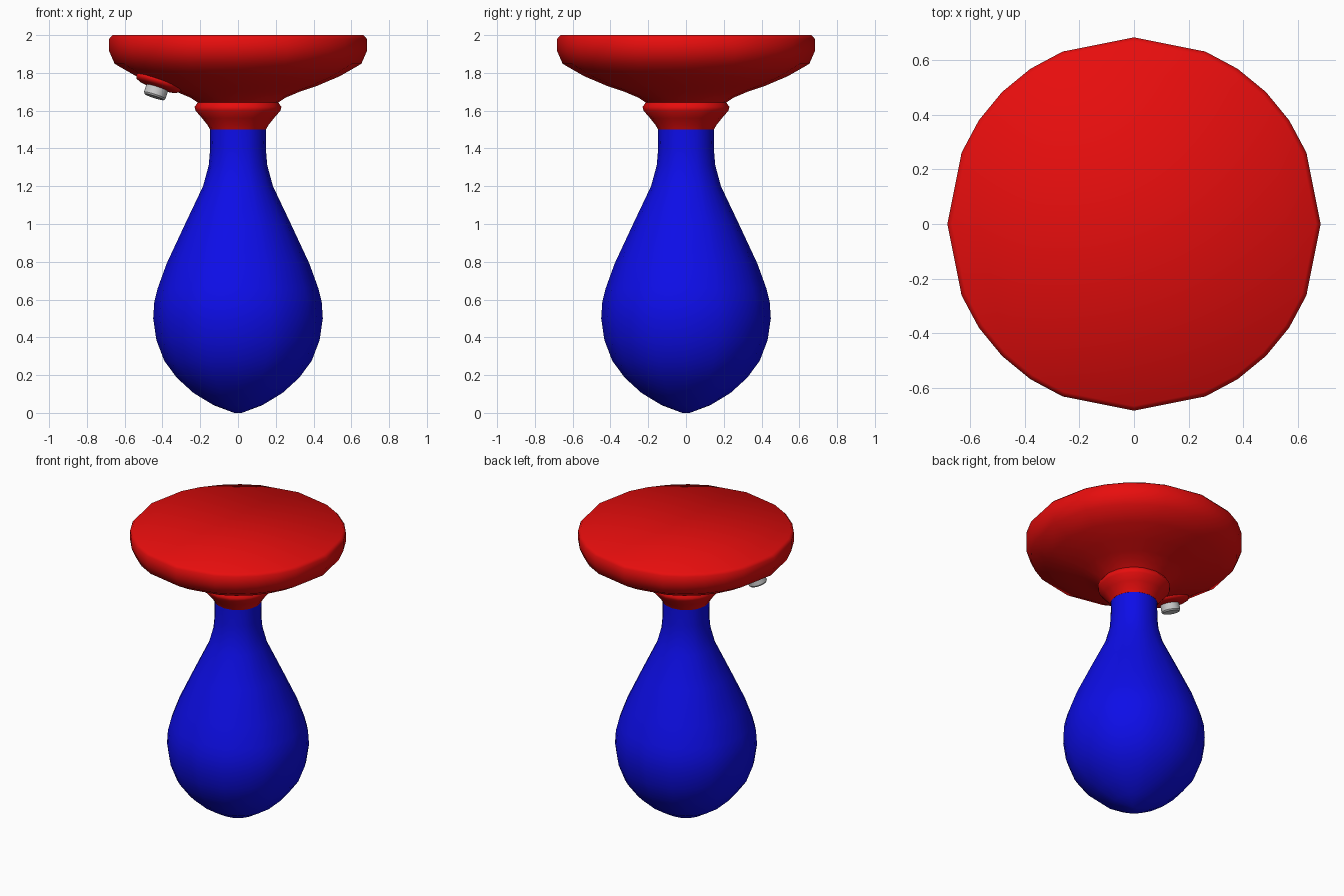
import bpy, bmesh, math
from mathutils import Vector

if "Cube" in bpy.data.objects:
    bpy.data.objects.remove(bpy.data.objects["Cube"])


def material(name, rgb):
    m = bpy.data.materials.new(name)
    m.diffuse_color = (*rgb, 1)
    m.use_nodes = True
    m.node_tree.nodes["Principled BSDF"].inputs["Base Color"].default_value = m.diffuse_color
    return m


# 32 steps per turn, leaving out the steps beside each axis (24 sides)
BODY_ANGLES = [math.radians(q * 90 + a)
               for q in range(4) for a in (0, 22.5, 33.75, 45, 56.25, 67.5)]
ROUND_ANGLES = [math.tau * i / 24 for i in range(24)]


def lathe(name, profile, angles, mat=None, angle=35):
    """Revolve (radius, z) points about z and cap both ends."""
    bm = bmesh.new()
    rings = [[bm.verts.new((r * math.cos(a), r * math.sin(a), z)) for a in angles]
             for r, z in profile]
    n = len(angles)
    for lo, hi in zip(rings, rings[1:]):
        for i in range(n):
            j = (i + 1) % n
            bm.faces.new((lo[i], lo[j], hi[j], hi[i]))
    bm.faces.new(rings[0][::-1])
    bm.faces.new(rings[-1])
    bmesh.ops.recalc_face_normals(bm, faces=bm.faces)
    me = bpy.data.meshes.new(name)
    bm.to_mesh(me)
    bm.free()
    ob = bpy.data.objects.new(name, me)
    bpy.context.collection.objects.link(ob)
    if mat:
        me.materials.append(mat)
    bpy.ops.object.select_all(action='DESELECT')
    ob.select_set(True)
    bpy.context.view_layer.objects.active = ob
    bpy.ops.object.shade_smooth_by_angle(angle=math.radians(angle))
    return ob


red = material("red", (0.8, 0.004, 0.004))
blue = material("blue", (0.004, 0.004, 0.8))

# Teardrop bulb with a narrow neck
lathe("bulb", [(0.02, 0.0), (0.127, 0.04), (0.235, 0.105), (0.323, 0.185),
               (0.39, 0.275), (0.432, 0.385), (0.449, 0.5), (0.443, 0.59),
               (0.425, 0.66), (0.378, 0.79), (0.28, 1.0), (0.185, 1.2),
               (0.155, 1.31), (0.148, 1.39), (0.147, 1.5)], BODY_ANGLES, blue, 40)

# Wide flat cap with a collar at the neck
lathe("cap", [(0.148, 1.5), (0.162, 1.525), (0.19, 1.56), (0.225, 1.6),
              (0.23, 1.62), (0.213, 1.643), (0.25, 1.668), (0.325, 1.7),
              (0.42, 1.732), (0.54, 1.783), (0.653, 1.848), (0.682, 1.915),
              (0.682, 1.98), (0.665, 2.0)], BODY_ANGLES, red, 60)

# Valve on the underside, tilted to follow the cap
tilt, turn = math.radians(19), math.radians(20)
axis = Vector((-math.sin(tilt) * math.cos(turn),
               -math.sin(tilt) * math.sin(turn), -math.cos(tilt)))
parts = [
    lathe("valve_flange", [(0.12, -0.025), (0.127, -0.005), (0.122, 0.01),
                           (0.1, 0.02), (0.065, 0.026)], ROUND_ANGLES, red, 60),
    lathe("valve_plug", [(0.06, 0.0), (0.06, 0.068), (0.053, 0.077)], ROUND_ANGLES),
]
for ob in parts:
    ob.location = (-0.42, -0.155, 1.745)
    ob.rotation_mode = 'QUATERNION'
    ob.rotation_quaternion = axis.to_track_quat('Z', 'Y')
